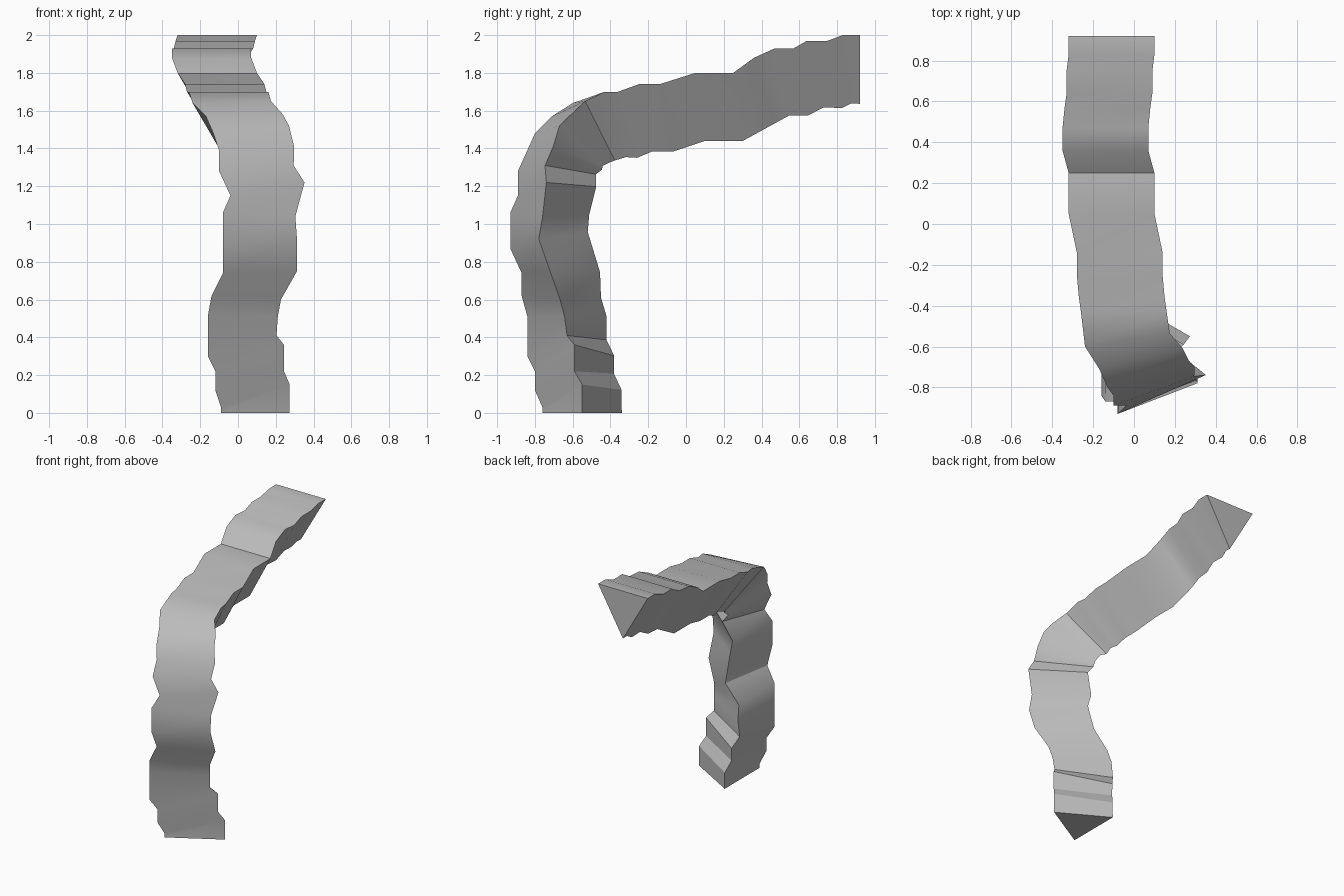
import bpy
import bmesh
from math import cos, sin, radians
from mathutils import Vector

default_cube = bpy.data.objects.get("Cube")
if default_cube:
    bpy.data.objects.remove(default_cube, do_unlink=True)

SIDE = 0.42
HEIGHT = SIDE * 0.866


def make_material(name, colour):
    material = bpy.data.materials.new(name)
    material.use_nodes = True
    material.diffuse_color = colour
    shader = material.node_tree.nodes["Principled BSDF"]
    shader.inputs["Base Color"].default_value = colour
    return material


def triangle(left, yaw, lift, pitch):
    """Equilateral section: left corner, heading, rise of right corner, apex dip."""
    yaw, pitch = radians(yaw), radians(pitch)
    right = left + Vector((SIDE * cos(yaw), SIDE * sin(yaw), lift))
    inward = Vector((-sin(yaw) * cos(pitch), cos(yaw) * cos(pitch), -sin(pitch)))
    apex = (left + right) / 2 + inward * HEIGHT
    return left, right, apex


# Upright stem and bend: left corner x, y, z, then yaw, lift, pitch
stem_sections = [
    (-.09, -.76, 0, 30, 0, 0),
    (-.09, -.76, .03, 30, .12, -5),
    (-.12, -.8, .12, 30, .1, -6),
    (-.12, -.8, .22, 30, .14, -2),
    (-.16, -.84, .3, 30, .11, -5),
    (-.16, -.84, .51, 28, 0, 0),
    (-.14, -.87, .62, 29, -.02, 0),
    (-.08, -.87, .74, 21, .01, 0),
    (-.08, -.93, .87, 21, .05, -10),
    (-.08, -.93, 1.06, 24, -.02, 0),
    (-.04, -.89, 1.15, 21, .07, -2),
    (-.1, -.89, 1.28, 20, .03, 5),
    (-.1, -.84, 1.39, 19, .02, 18),
    (-.13, -.8, 1.48, 18, .04, 32),
    (-.17, -.71, 1.57, 14, .01, 43),
    (-.24, -.6, 1.64, 9, .01, 58),
]

# Level arm: left corner x, y, z, then pitch
arm_sections = [
    (-.26, -.43, 1.7, 72),
    (-.27, -.36, 1.7, 74),
    (-.28, -.25, 1.74, 79),
    (-.28, -.14, 1.74, 79),
    (-.32, .05, 1.8, 82),
    (-.32, .25, 1.8, 82),
    (-.35, .36, 1.88, 72),
    (-.35, .47, 1.93, 78),
    (-.34, .57, 1.93, 78),
    (-.33, .64, 1.97, 76),
    (-.33, .75, 1.97, 78),
    (-.32, .83, 2, 83),
    (-.32, .92, 2, 90),
]

sections = [triangle(Vector(row[:3]), *row[3:]) for row in stem_sections]
sections += [triangle(Vector(row[:3]), 0, 0, row[3]) for row in arm_sections]

# Skin the sections into one closed three-sided tube
bm = bmesh.new()
rings = [[bm.verts.new(point) for point in section] for section in sections]
for lower, upper in zip(rings, rings[1:]):
    for i in range(3):
        j = (i + 1) % 3
        bm.faces.new((lower[i], lower[j], upper[j], upper[i]))
bm.faces.new(rings[0])
bm.faces.new(rings[-1])
bmesh.ops.recalc_face_normals(bm, faces=bm.faces)

mesh = bpy.data.meshes.new("bent_tube")
bm.to_mesh(mesh)
bm.free()
mesh.materials.append(make_material("light_grey", (0.5, 0.5, 0.5, 1)))
tube = bpy.data.objects.new("bent_tube", mesh)
bpy.context.collection.objects.link(tube)

# Soft ripples along the faces, crisp long edges
bpy.ops.object.select_all(action="DESELECT")
tube.select_set(True)
bpy.context.view_layer.objects.active = tube
bpy.ops.object.shade_smooth_by_angle(angle=radians(30))
